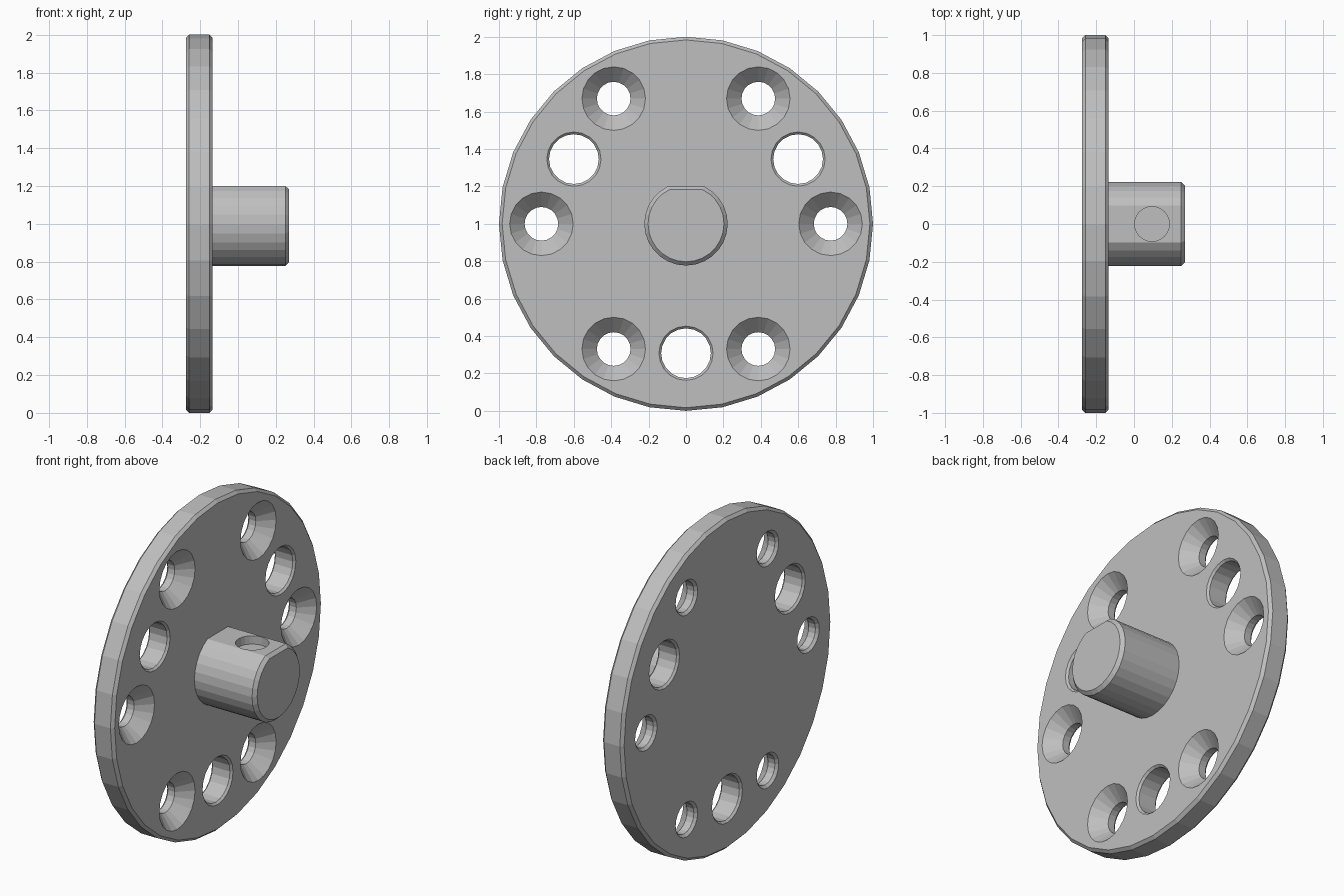
import bpy, bmesh
from math import sin, cos, asin, pi, radians
from mathutils import Vector

cube = bpy.data.objects.get("Cube")
if cube:
    bpy.data.objects.remove(cube)

grey = bpy.data.materials.new("plain_grey")
grey.use_nodes = True
GREY = (0.52, 0.52, 0.52, 1)
grey.diffuse_color = GREY
grey.node_tree.nodes["Principled BSDF"].inputs["Base Color"].default_value = GREY

BACK, FACE, TIP = -0.275, -0.135, 0.27   # plate back, plate face, shaft end
CENTRE = 1.0                              # height of the axis


def ring(x, r, n, y=0, z=CENTRE):
    """Circle of points around the x axis."""
    return [Vector((x, y + r * cos(2 * pi * i / n), z + r * sin(2 * pi * i / n)))
            for i in range(n)]


def d_ring(x, r, flat, n=24):
    """Circle with its top cut off level at the flat height."""
    a = asin(flat / r)
    start, sweep = pi - a, pi + 2 * a
    return [Vector((x, r * cos(start + sweep * i / n), CENTRE + r * sin(start + sweep * i / n)))
            for i in range(n + 1)]


def loft(bm, rings):
    """Closed solid through matching rings."""
    loops = [[bm.verts.new(p) for p in points] for points in rings]
    n = len(loops[0])
    for lower, upper in zip(loops, loops[1:]):
        for i in range(n):
            j = (i + 1) % n
            bm.faces.new((lower[i], lower[j], upper[j], upper[i]))
    bm.faces.new(loops[0][::-1])
    bm.faces.new(loops[-1])


def finish(bm, name):
    bmesh.ops.recalc_face_normals(bm, faces=bm.faces)
    mesh = bpy.data.meshes.new(name)
    bm.to_mesh(mesh)
    bm.free()
    mesh.materials.append(grey)
    obj = bpy.data.objects.new(name, mesh)
    bpy.context.collection.objects.link(obj)
    return obj


def cut(target, cutter):
    """Subtract the cutter, then discard it."""
    cutter.hide_render = True
    mod = target.modifiers.new("cut", "BOOLEAN")
    mod.operation, mod.solver, mod.object = "DIFFERENCE", "EXACT", cutter
    bpy.context.view_layer.update()
    graph = bpy.context.evaluated_depsgraph_get()
    mesh = bpy.data.meshes.new_from_object(target.evaluated_get(graph))
    target.modifiers.clear()
    target.data = mesh
    bpy.data.objects.remove(cutter)


# Round plate with chamfered rims
bm = bmesh.new()
c = 0.017
loft(bm, [ring(BACK, 1 - c, 32), ring(BACK + c, 1, 32),
          ring(FACE - c, 1, 32), ring(FACE, 1 - c, 32)])
plate = finish(bm, "round_plate")

# Hole profiles as (x, radius), running past both plate faces
e = 0.01
countersunk = [(BACK - e, 0.115), (BACK + 0.015, 0.09),
               (FACE - 0.08, 0.09), (FACE, 0.17), (FACE + e, 0.18)]
plain = [(BACK - e, 0.155), (BACK + 0.012, 0.133),
         (FACE - 0.012, 0.133), (FACE + e, 0.155)]

bm = bmesh.new()
for profile, reach, angles in ((countersunk, 0.773, range(0, 360, 60)),
                               (plain, 0.692, (30, 150, 270))):
    for a in angles:
        y, z = reach * cos(radians(a)), CENTRE + reach * sin(radians(a))
        loft(bm, [ring(x, r, 20, y, z) for x, r in profile])
cut(plate, finish(bm, "hole_cutter"))

# Shaft with a level flat on top and a chamfered end
bm = bmesh.new()
loft(bm, [d_ring(FACE - 0.05, 0.223, 0.2), d_ring(TIP - 0.02, 0.223, 0.2),
          d_ring(TIP, 0.203, 0.183)])
shaft = finish(bm, "flatted_shaft")

# Shallow round pocket in the flat
bm = bmesh.new()
circle = [(0.095 + 0.092 * cos(2 * pi * i / 24), 0.092 * sin(2 * pi * i / 24)) for i in range(24)]
loft(bm, [[Vector((x, y, z)) for x, y in circle] for z in (1.15, 1.3)])
cut(shaft, finish(bm, "pocket_cutter"))
